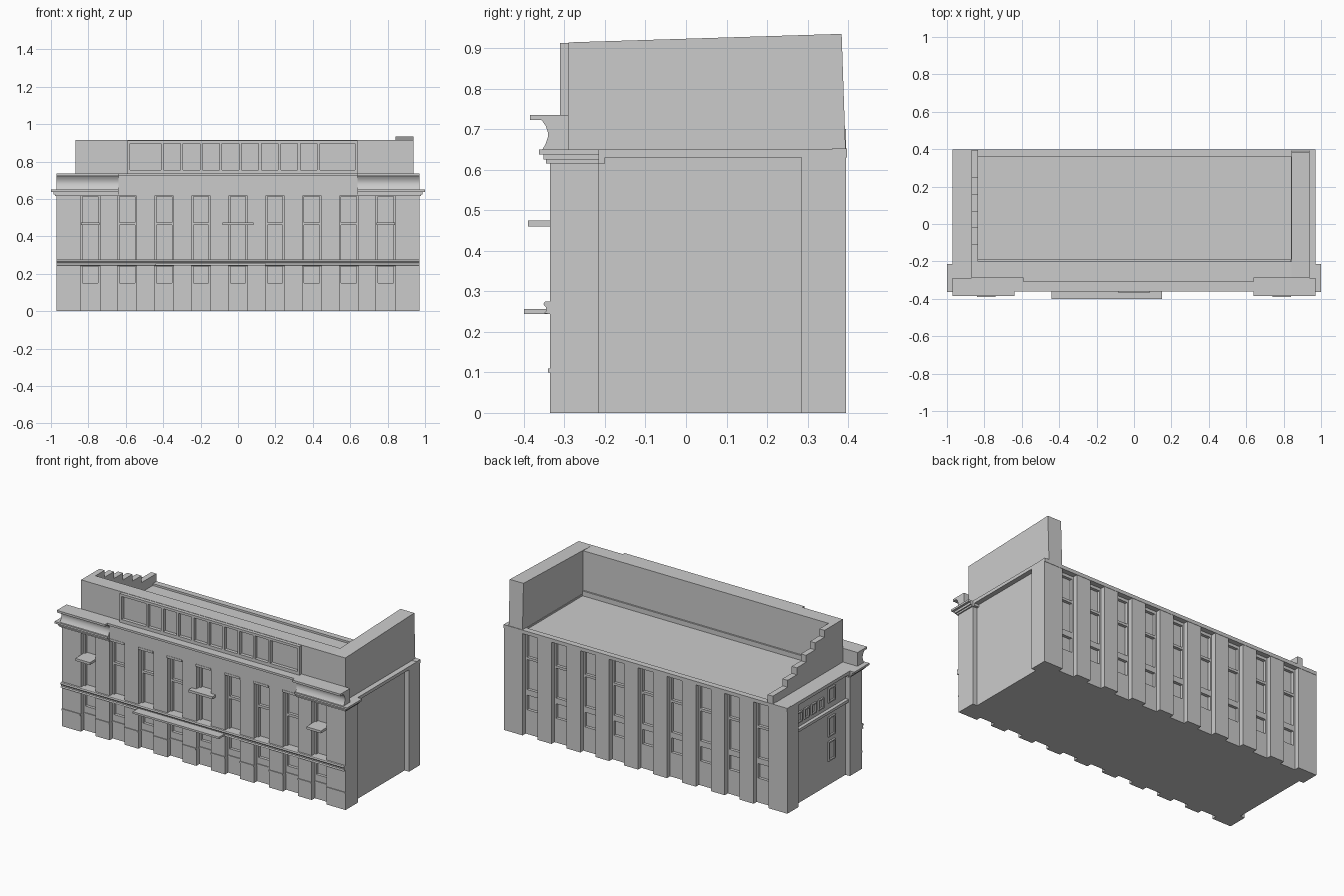
import bpy, bmesh
from mathutils import Vector

if "Cube" in bpy.data.objects:
    bpy.data.objects.remove(bpy.data.objects["Cube"])


def finish(name, bm):
    bmesh.ops.recalc_face_normals(bm, faces=bm.faces)
    me = bpy.data.meshes.new(name)
    bm.to_mesh(me)
    bm.free()
    ob = bpy.data.objects.new(name, me)
    bpy.context.collection.objects.link(ob)
    return ob


def boxes(name, items):
    """One object from boxes given as (x0, x1, y0, y1, z0, z1)."""
    bm = bmesh.new()
    for x0, x1, y0, y1, z0, z1 in items:
        vs = bmesh.ops.create_cube(bm, size=1)["verts"]
        for v in vs:
            v.co = Vector((x0 if v.co.x < 0 else x1,
                           y0 if v.co.y < 0 else y1,
                           z0 if v.co.z < 0 else z1))
    return finish(name, bm)


def extrude_x(name, profile, spans):
    """Extrude a closed (y, z) profile along x for each span."""
    bm = bmesh.new()
    for x0, x1 in spans:
        f = bm.faces.new([bm.verts.new((x0, y, z)) for y, z in profile])
        ext = bmesh.ops.extrude_face_region(bm, geom=[f])["geom"]
        for v in ext:
            if isinstance(v, bmesh.types.BMVert):
                v.co.x = x1
    return finish(name, bm)


BAYS = [i * 0.1975 for i in range(-4, 5)]
HB, HW = 0.051, 0.041                       # half widths of bay and window
WIN = [(0.15, 0.24), (0.275, 0.46), (0.475, 0.612)]
ENDS = [(-0.97, -0.64), (0.64, 0.97)]
edges = [-0.97] + [e for c in BAYS for e in (c - HB, c + HB)] + [0.97]
PIERS = list(zip(edges[0::2], edges[1::2]))

# Core block and roof deck
boxes("core", [(-0.94, 0.94, -0.287, 0.347, 0, 0.64)])
boxes("roof_rim", [(-0.97, 0.97, 0.36, 0.397, 0.63, 0.652),
                   (-0.97, -0.835, -0.3, 0.37, 0.63, 0.65),
                   (0.84, 0.97, -0.3, 0.37, 0.63, 0.65),
                   (-0.97, 0.97, -0.335, -0.2, 0.615, 0.65)])


# Piers, and bay infill with recessed windows, for front and back
def facade(tag, pier_y, bay_y, core_y):
    def b(x0, x1, y, z0, z1):
        return (x0, x1, min(y, core_y), max(y, core_y), z0, z1)
    piers, infill = [], []
    for x0, x1 in PIERS:
        lim = 0.939
        piers.append(b(max(x0, -lim), min(x1, lim), pier_y, 0, 0.64))
    for c in BAYS:
        zs = [0] + [z for w in WIN for z in w] + [0.64]
        for z0, z1 in zip(zs[0::2], zs[1::2]):
            infill.append(b(c - HB, c + HB, bay_y, z0, z1))
        for s in (-1, 1):
            a, d = sorted((c + s * HW, c + s * HB))
            infill.append(b(a, d, bay_y, 0, 0.64))
    boxes(tag + "_piers", piers)
    boxes(tag + "_bay_walls", infill)


facade("front", -0.335, -0.305, -0.28)
facade("back", 0.395, 0.365, 0.34)

# Corner pilasters framing the side walls
boxes("corner_pilasters", [(min(s * 0.97, s * 0.9), max(s * 0.97, s * 0.9), y0, y1, 0, 0.64)
                           for s in (-1, 1) for y0, y1 in ((-0.335, -0.215), (0.285, 0.395))])

# Lintels above the front bays
boxes("bay_lintels", [(c - HB, c + HB, -0.342, -0.3, 0.618, 0.632) for c in BAYS])

# Plinth ledge following piers and bays
boxes("plinth_ledge", [(a, b, -0.34, -0.32, 0.1, 0.11) for a, b in PIERS]
      + [(c - HB, c + HB, -0.31, -0.29, 0.1, 0.11) for c in BAYS])

# Moulded string course
extrude_x("string_course", [(-0.29, 0.275), (-0.348, 0.275), (-0.352, 0.268), (-0.345, 0.26),
                            (-0.345, 0.252), (-0.35, 0.245), (-0.29, 0.242)], [(-0.97, 0.97)])

# Entrance canopy and window hoods
boxes("entrance_canopy", [(-0.44, 0.15, -0.4, -0.29, 0.244, 0.256)])
boxes("window_hoods", [(c - w, c + w, y, -0.29, 0.46, 0.475)
                       for c, w, y in ((-0.79, 0.05, -0.39), (0, 0.082, -0.368), (0.79, 0.05, -0.39))])

# Lower stepped cornice on the end sections, returning along the sides
low = []
for s in (-1, 1):
    for x, y, z0, z1 in ((0.978, -0.345, 0.615, 0.625), (0.986, -0.352, 0.625, 0.638),
                         (1.0, -0.363, 0.638, 0.65)):
        a, b = sorted((s * 0.64, s * x))
        low.append((a, b, y, -0.215, z0, z1))
boxes("lower_cornice", low)

# Cove cornice on the end sections
cove = [(-0.29, 0.735), (-0.385, 0.735), (-0.385, 0.722), (-0.356, 0.722), (-0.346, 0.708),
        (-0.341, 0.693), (-0.341, 0.68), (-0.346, 0.664), (-0.354, 0.65), (-0.29, 0.648)]
co = extrude_x("cove_cornice", cove, ENDS)
bpy.context.view_layer.objects.active = co
co.select_set(True)
bpy.ops.object.shade_smooth_by_angle()

# Flat frieze with a lip across the middle
boxes("middle_frieze", [(-0.64, 0.64, -0.34, -0.28, 0.63, 0.725),
                        (-0.64, 0.64, -0.362, -0.28, 0.722, 0.735)])

# Front and right parapets
boxes("front_parapet", [(-0.87, 0.86, -0.29, -0.2, 0.64, 0.914),
                        (-0.835, 0.84, -0.2, -0.19, 0.63, 0.67)])
extrude_x("right_parapet", [(-0.29, 0.64), (0.394, 0.64), (0.384, 0.935), (-0.29, 0.914)],
          [(0.843, 0.937)])

# Stepped left parapet
steps = [(0.395, 0.64), (0.395, 0.7)]
z = 0.7
for y in (0.25, 0.16, 0.07, -0.02, -0.11):
    steps += [(y, z), (y, z + 0.0428)]
    z += 0.0428
steps += [(-0.2, z), (-0.2, 0.64)]
extrude_x("stepped_parapet", steps, [(-0.87, -0.835)])

# Panelled frame on the front parapet
panels = [(-0.578, -0.412)] + [(-0.398 + i * 0.1045, -0.308 + i * 0.1045) for i in range(8)] + [(0.438, 0.625)]
xs = [-0.592] + [v for p in panels for v in p] + [0.638]
frame = [(a, b, -0.311, -0.285, 0.735, 0.912) for a, b in zip(xs[0::2], xs[1::2])]
frame += [(-0.592, 0.638, -0.311, -0.285, a, b) for a, b in ((0.735, 0.755), (0.897, 0.912))]
boxes("parapet_panel_frame", frame)


# Left wall: window frames, ledge and top band
def side_frame(y, hw, z0, z1, t=0.008):
    x0, x1 = -0.95, -0.935
    return [(x0, x1, y - hw, y - hw + t, z0, z1), (x0, x1, y + hw - t, y + hw, z0, z1),
            (x0, x1, y - hw, y + hw, z0, z0 + t), (x0, x1, y - hw, y + hw, z1 - t, z1)]


side = []
for y in (0.24, 0.17, 0.1, 0.03):
    side += side_frame(y, 0.024, 0.5, 0.565)
for z0, z1 in ((0.51, 0.6), (0.3, 0.42), (0.15, 0.27)):
    side += side_frame(-0.075, 0.034, z0, z1)
boxes("left_window_frames", side)
boxes("left_wall_ledge", [(-0.962, -0.93, -0.215, 0.285, 0.455, 0.472)])
